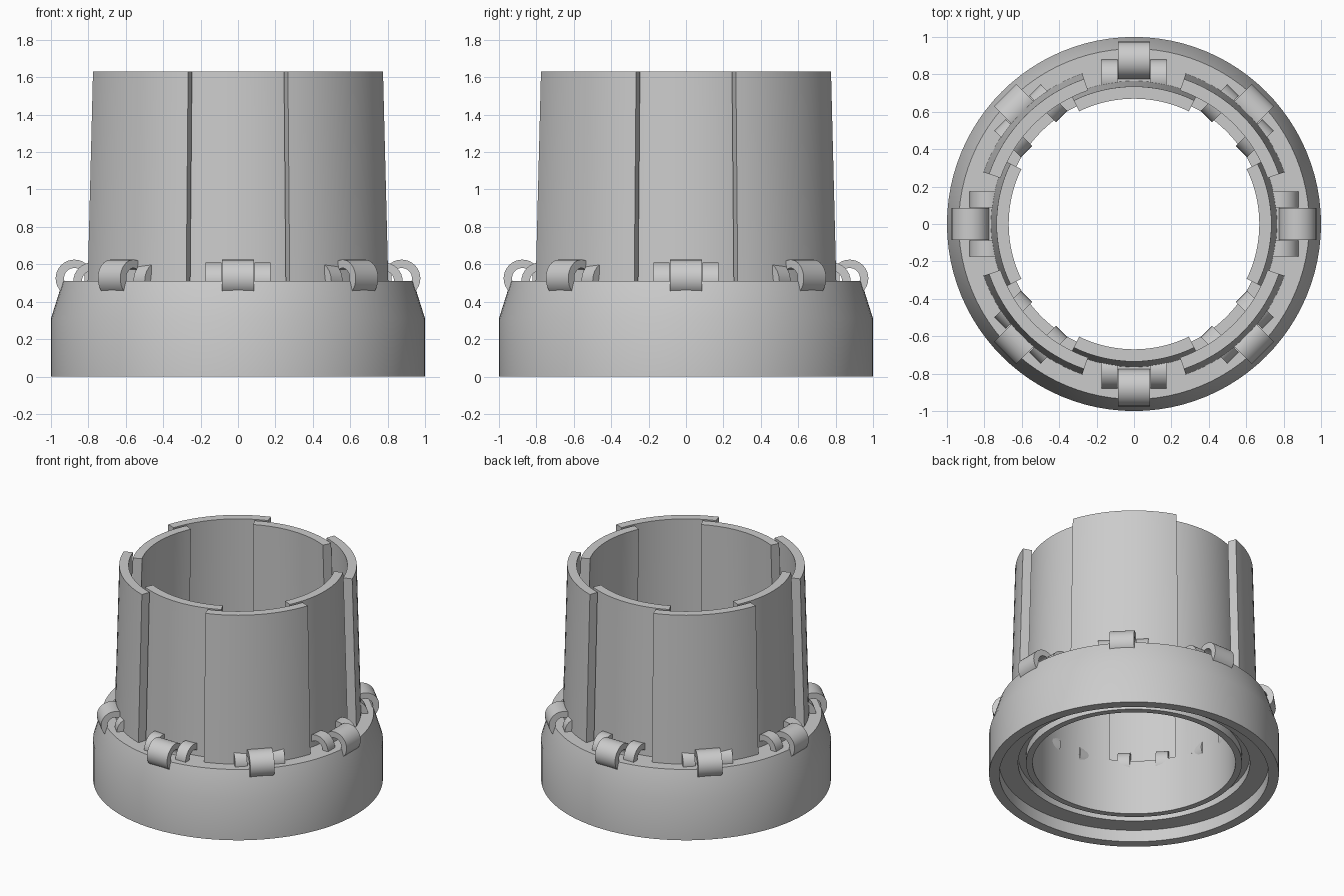
import bpy, bmesh, math
from mathutils import Matrix

cube = bpy.data.objects.get("Cube")
if cube:
    bpy.data.objects.remove(cube)

GREY = (0.6, 0.6, 0.6, 1.0)
grey = bpy.data.materials.new("plain grey")
grey.use_nodes = True
grey.diffuse_color = GREY
grey.node_tree.nodes["Principled BSDF"].inputs["Base Color"].default_value = GREY


def revolve(name, profile, steps, start=0.0, sweep=360.0, matrix=None):
    """Sweep a closed (radius, height) profile around z; cap it if not a full turn."""
    full = sweep >= 360
    bm = bmesh.new()
    rows = []
    for i in range(steps if full else steps + 1):
        a = math.radians(start + sweep * i / steps)
        rows.append([bm.verts.new((r * math.cos(a), r * math.sin(a), z)) for r, z in profile])
    n = len(profile)
    for i in range(steps):
        a, b = rows[i], rows[(i + 1) % len(rows)]
        for j in range(n):
            k = (j + 1) % n
            bm.faces.new((a[j], b[j], b[k], a[k]))
    if not full:
        bm.faces.new(rows[0])
        bm.faces.new(rows[-1])
    bmesh.ops.recalc_face_normals(bm, faces=bm.faces)
    if matrix:
        bm.transform(matrix)
    mesh = bpy.data.meshes.new(name)
    bm.to_mesh(mesh)
    bm.free()
    mesh.materials.append(grey)
    obj = bpy.data.objects.new(name, mesh)
    bpy.context.collection.objects.link(obj)
    bpy.ops.object.select_all(action="DESELECT")
    obj.select_set(True)
    bpy.context.view_layer.objects.active = obj
    bpy.ops.object.shade_smooth_by_angle(angle=math.radians(25))
    return obj


def panel_profile(inner, bottom=0.5, top=1.63, thick=0.065, lean=0.03):
    """Wall section that leans inward towards the top."""
    return [(inner, bottom), (inner + thick, bottom),
            (inner - lean + thick, top), (inner - lean, top)]


def hinge_ring(name, angle, radius, height, offset, width):
    """Short tube whose axis runs along the rim."""
    h = width / 2
    section = [(0.055, -h), (0.1, -h), (0.1, h), (0.055, h)]
    place = (Matrix.Rotation(math.radians(angle), 4, "Z")
             @ Matrix.Translation((radius, offset, height))
             @ Matrix.Rotation(math.radians(90), 4, "X"))
    revolve(name, section, 32, matrix=place)


# Base collar, hollowed underneath with a narrow inner groove
revolve("base_collar", [
    (1.0, 0.0), (1.0, 0.31), (0.937, 0.51), (0.70, 0.51), (0.70, 0.09),
    (0.745, 0.09), (0.745, 0.15), (0.80, 0.15), (0.80, 0.09),
    (0.93, 0.09), (0.93, 0.0)], 96)

# Eight overlapping wall panels, alternately inside and outside, each with a hinge
for i in range(8):
    angle = i * 45
    outer = i % 2 == 1
    revolve("outer_panel" if outer else "inner_panel",
            panel_profile(0.785 if outer else 0.70), 16, angle - 26, 52)
    hinge_ring("hinge_middle", angle, 0.875, 0.525, 0.0, 0.17)
    for side in (-1, 1):
        hinge_ring("hinge_side", angle, 0.78, 0.51, side * 0.132, 0.085)
